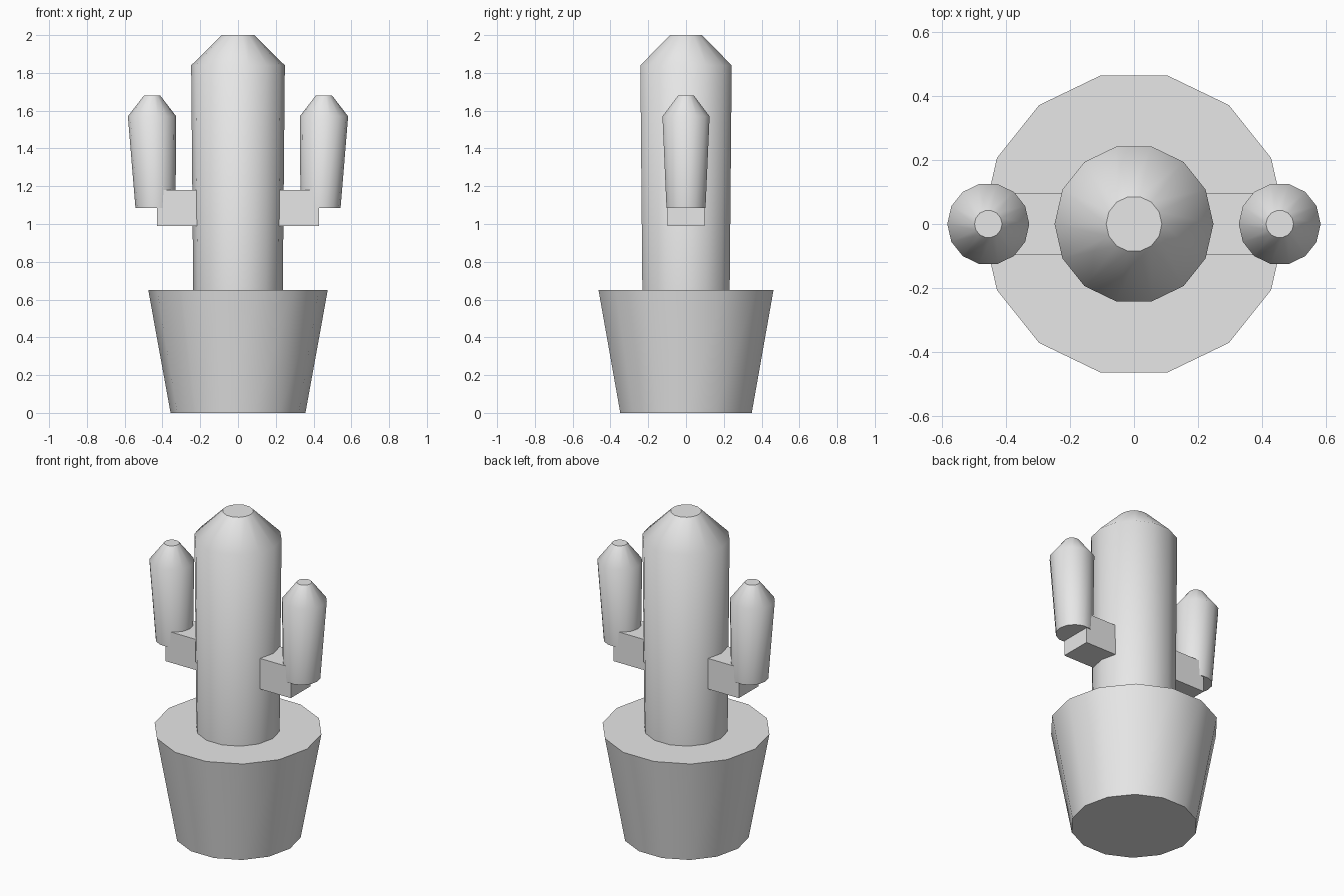
import bpy, bmesh, math

if "Cube" in bpy.data.objects:
    bpy.data.objects.remove(bpy.data.objects["Cube"])

grey = bpy.data.materials.new("plain_grey")
grey.diffuse_color = (0.8, 0.8, 0.8, 1)
grey.use_nodes = True
grey.node_tree.nodes["Principled BSDF"].inputs["Base Color"].default_value = grey.diffuse_color

SIDES = 14


def finish(name, bm):
    bmesh.ops.recalc_face_normals(bm, faces=bm.faces)
    mesh = bpy.data.meshes.new(name)
    bm.to_mesh(mesh)
    bm.free()
    mesh.materials.append(grey)
    obj = bpy.data.objects.new(name, mesh)
    bpy.context.collection.objects.link(obj)
    return obj


def stack(name, rings):
    """Closed column through rings of (centre x, z, radius), smooth walls and flat ends."""
    bm = bmesh.new()
    loops = []
    for cx, z, r in rings:
        loops.append([bm.verts.new((cx + r * math.cos(math.tau * i / SIDES),
                                    r * math.sin(math.tau * i / SIDES), z))
                      for i in range(SIDES)])
    for low, high in zip(loops, loops[1:]):
        for i in range(SIDES):
            j = (i + 1) % SIDES
            bm.faces.new((low[i], low[j], high[j], high[i])).smooth = True
    bm.faces.new(loops[0][::-1])
    bm.faces.new(loops[-1])
    return finish(name, bm)


def block(name, x0, x1, half_y, z0, z1):
    bm = bmesh.new()
    bmesh.ops.create_cube(bm, size=1)
    for v in bm.verts:
        v.co = (x1 if v.co.x > 0 else x0,
                half_y if v.co.y > 0 else -half_y,
                z1 if v.co.z > 0 else z0)
    return finish(name, bm)


# Tapered pot, closed at soil level
stack("pot", [(0, 0, 0.357), (0, 0.65, 0.475)])

# Trunk with a blunt conical tip
stack("trunk", [(0, 0.64, 0.237), (0, 1.84, 0.248), (0, 2.0, 0.087)])

# Side arms: a square elbow and an upright branch leaning slightly outwards
for side, s in (("left", -1), ("right", 1)):
    a, b = sorted((s * 0.2, s * 0.43))
    block(side + "_elbow", a, b, 0.097, 0.99, 1.18)
    stack(side + "_branch", [(s * 0.437, 1.085, 0.106),
                             (s * 0.455, 1.57, 0.128),
                             (s * 0.455, 1.68, 0.043)])
